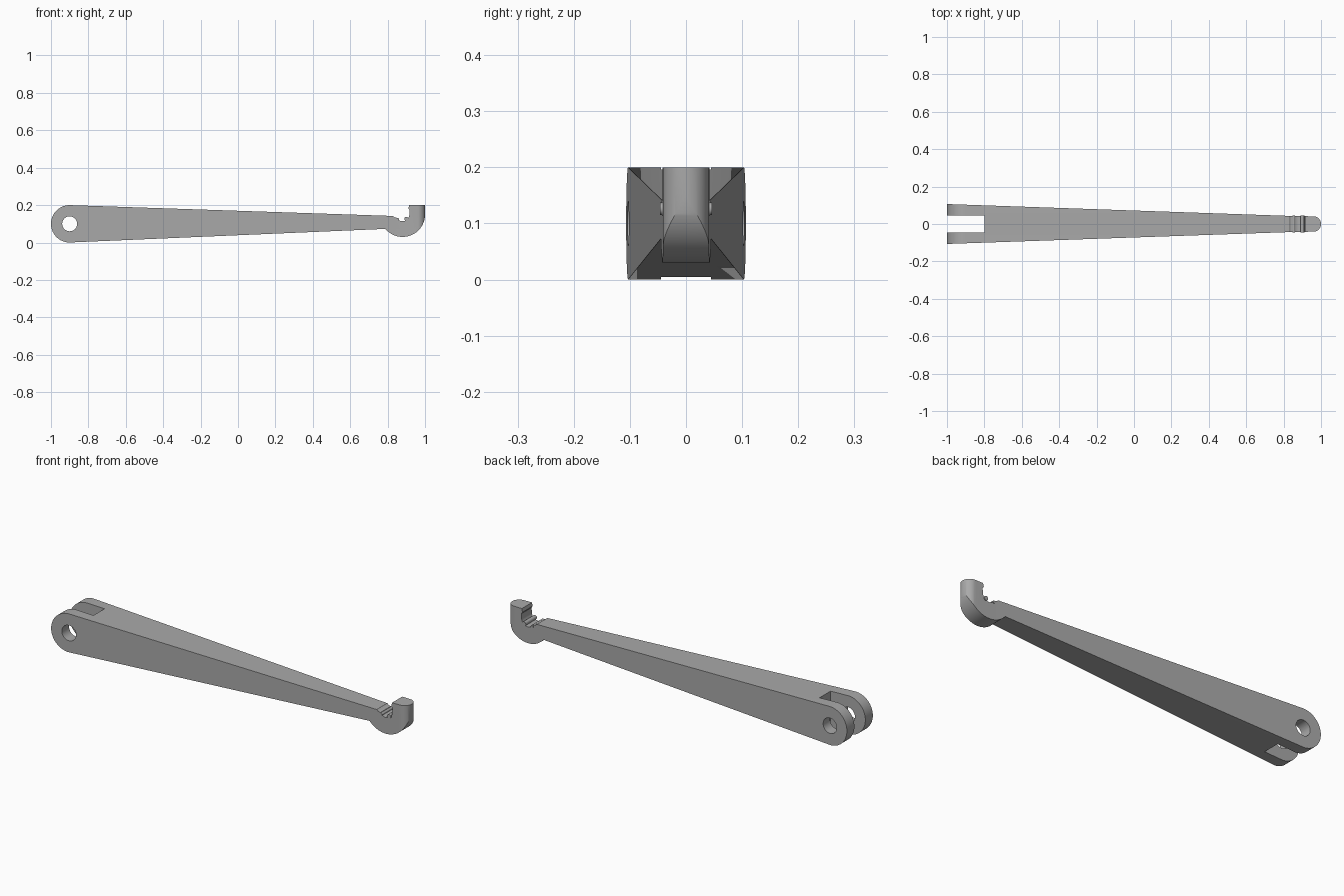
import bpy, bmesh
from math import sin, cos, radians

if "Cube" in bpy.data.objects:
    bpy.data.objects.remove(bpy.data.objects["Cube"])

grey = bpy.data.materials.new("plain grey")
grey.use_nodes = True
colour = (0.4, 0.4, 0.4, 1)
grey.diffuse_color = colour
grey.node_tree.nodes["Principled BSDF"].inputs["Base Color"].default_value = colour


def arc(cx, cy, r, start, end, n=24):
    angles = [radians(start + (end - start) * i / n) for i in range(n + 1)]
    return [(cx + r * cos(a), cy + r * sin(a)) for a in angles]


def prism(name, points, axis, low, high):
    """Extrude a closed outline along y (side profile) or z (plan)."""
    bm = bmesh.new()
    place = (lambda a, b: (a, low, b)) if axis == "y" else (lambda a, b: (a, b, low))
    face = bm.faces.new([bm.verts.new(place(a, b)) for a, b in points])
    new = bmesh.ops.extrude_face_region(bm, geom=[face])["geom"]
    move = (0, high - low, 0) if axis == "y" else (0, 0, high - low)
    bmesh.ops.translate(bm, vec=move, verts=[v for v in new if isinstance(v, bmesh.types.BMVert)])
    bmesh.ops.recalc_face_normals(bm, faces=bm.faces)
    mesh = bpy.data.meshes.new(name)
    bm.to_mesh(mesh)
    bm.free()
    mesh.materials.append(grey)
    obj = bpy.data.objects.new(name, mesh)
    bpy.context.collection.objects.link(obj)
    return obj


def select(obj):
    bpy.ops.object.select_all(action="DESELECT")
    obj.select_set(True)
    bpy.context.view_layer.objects.active = obj


def combine(obj, other, operation):
    mod = obj.modifiers.new(operation, "BOOLEAN")
    mod.operation, mod.solver, mod.object = operation, "EXACT", other
    select(obj)
    bpy.ops.object.modifier_apply(modifier=mod.name)
    bpy.data.objects.remove(other)


# Side profile: round pivot end, tapering shank and open hook
profile = arc(-0.9, 0.1, 0.1, 92, 268, 40)
profile += arc(0.88, 0.15, 0.12, 220, 360, 40)
profile += [(1, 0.2), (0.915, 0.2), (0.911, 0.182), (0.918, 0.172), (0.916, 0.158)]
profile += arc(0.88, 0.15, 0.036, 0, -150, 20)
profile += [(0.838, 0.134), (0.828, 0.142)]
arm = prism("lever_arm", profile, "y", -0.2, 0.2)

# Plan: forked pivot end, straight taper, rounded hook tip
half = [(-0.8, 0.045), (-1.01, 0.045), (-1.01, 0.107), (0.84, 0.043), (0.955, 0.041)]
tip = arc(0.959, 0, 0.041, 80, -80, 24)
plan = half + tip + [(x, -y) for x, y in reversed(half)]
combine(arm, prism("plan_cutter", plan, "z", -0.1, 0.3), "INTERSECT")

# Pivot hole
combine(arm, prism("hole_cutter", arc(-0.9, 0.1, 0.04, 0, 351, 39), "y", -0.2, 0.2), "DIFFERENCE")

# Small catch ridges inside the hook
for x, z, r in ((0.9, 0.126, 0.011), (0.854, 0.124, 0.007)):
    combine(arm, prism("catch_ridge", arc(x, z, r, 0, 345, 23), "y", -0.046, 0.046), "UNION")

select(arm)
bpy.ops.object.shade_smooth_by_angle(angle=radians(30))
